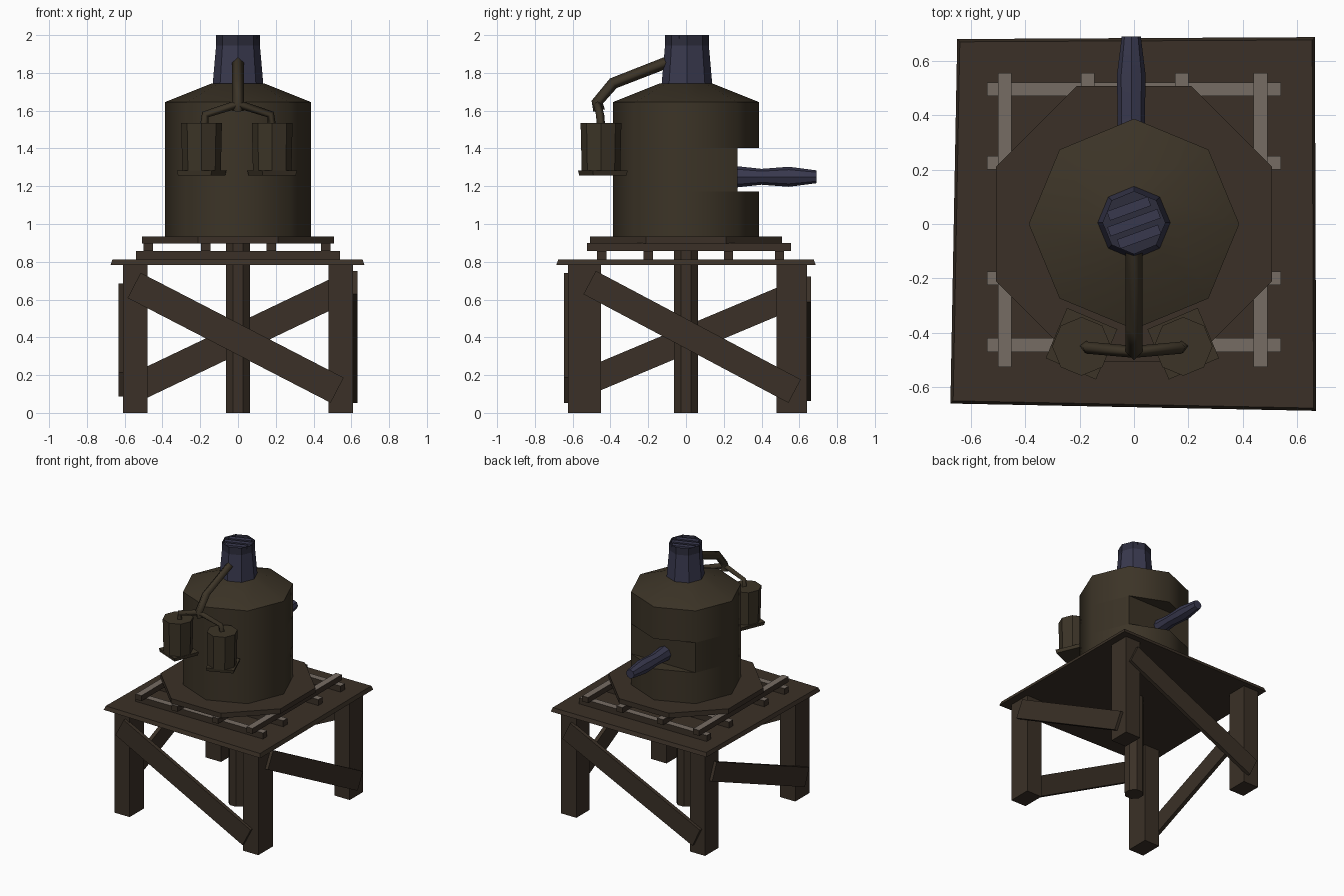
import bpy, bmesh, math
from mathutils import Vector, Matrix

if "Cube" in bpy.data.objects:
    bpy.data.objects.remove(bpy.data.objects["Cube"])

def mat(name, rgb):
    m = bpy.data.materials.new(name)
    m.diffuse_color = (*rgb, 1)
    m.use_nodes = True
    m.node_tree.nodes["Principled BSDF"].inputs["Base Color"].default_value = m.diffuse_color
    return m

WOOD = mat("dark_wood", (0.043, 0.030, 0.020))
TANK = mat("bronze_brown", (0.045, 0.034, 0.020))
BLUE = mat("blue_metal", (0.040, 0.040, 0.076))
DARK = mat("dark_blue_metal", (0.026, 0.026, 0.046))
PALE = mat("weathered_wood_top", (0.18, 0.15, 0.125))

def finish(name, bm, *mats, smooth=0):
    bmesh.ops.recalc_face_normals(bm, faces=bm.faces[:])
    me = bpy.data.meshes.new(name)
    bm.to_mesh(me)
    bm.free()
    ob = bpy.data.objects.new(name, me)
    bpy.context.collection.objects.link(ob)
    for m in mats:
        me.materials.append(m)
    if smooth:
        bpy.ops.object.select_all(action='DESELECT')
        ob.select_set(True)
        bpy.context.view_layer.objects.active = ob
        bpy.ops.object.shade_smooth_by_angle(angle=math.radians(smooth))
    return ob

def box(name, x0, x1, y0, y1, z0, z1, m):
    bm = bmesh.new()
    bmesh.ops.create_cube(bm, size=1)
    for v in bm.verts:
        v.co = ((x0 + x1) / 2 + v.co.x * (x1 - x0), (y0 + y1) / 2 + v.co.y * (y1 - y0),
                (z0 + z1) / 2 + v.co.z * (z1 - z0))
    return finish(name, bm, m)

def loft(bm, rings):
    """Skin a list of closed rings and cap both ends."""
    vs = [[bm.verts.new(p) for p in r] for r in rings]
    n = len(vs[0])
    for a, b in zip(vs, vs[1:]):
        for i in range(n):
            bm.faces.new((a[i], a[(i + 1) % n], b[(i + 1) % n], b[i]))
    bm.faces.new(vs[0])
    return bm.faces.new(vs[-1])

def ring(r, z, n=8, cx=0, cy=0, phase=0, skip=()):
    return [(cx + r * math.cos(math.radians(phase) + math.tau * i / n),
             cy + r * math.sin(math.radians(phase) + math.tau * i / n), z)
            for i in range(n) if i not in skip]

def lathe(name, prof, m, smooth=0, **kw):
    bm = bmesh.new()
    loft(bm, [ring(r, z, **kw) for r, z in prof])
    return finish(name, bm, m, smooth=smooth)

def plank(name, a, b, width, out, thick, m):
    """Flat board from a to b, facing along 'out'."""
    a, b, out = Vector(a), Vector(b), Vector(out)
    d = (b - a).normalized()
    M = Matrix((d, out.cross(d), out)).transposed()
    bm = bmesh.new()
    bmesh.ops.create_cube(bm, size=1)
    for v in bm.verts:
        v.co = (a + b) / 2 + M @ Vector((v.co.x * (b - a).length, v.co.y * width, v.co.z * thick))
    return finish(name, bm, m)

def pipe(name, pts, r, m):
    c = bpy.data.curves.new(name, 'CURVE')
    c.dimensions = '3D'
    c.bevel_depth, c.bevel_resolution, c.use_fill_caps = r, 0, True
    s = c.splines.new('POLY')
    s.points.add(len(pts) - 1)
    for p, q in zip(s.points, pts):
        p.co = (*q, 1)
    ob = bpy.data.objects.new(name, c)
    bpy.context.collection.objects.link(ob)
    c.materials.append(m)
    bpy.ops.object.select_all(action='DESELECT')
    ob.select_set(True)
    bpy.context.view_layer.objects.active = ob
    bpy.ops.object.convert(target='MESH')

# stand: four legs, centre post
for sx, side in ((-1, "left"), (1, "right")):
    x0, x1 = sorted((sx * 0.48, sx * 0.61))
    box(f"front_{side}_leg", x0, x1, -0.625, -0.45, 0, 0.785, WOOD)
    box(f"back_{side}_leg", x0, x1, 0.48, 0.64, 0, 0.785, WOOD)
lathe("centre_post", [(0.069, 0), (0.069, 0.93)], WOOD, phase=22.5)

# diagonal braces
plank("front_brace", (-0.55, -0.632, 0.675), (0.525, -0.632, 0.12), 0.15, (0, -1, 0), 0.03, WOOD)
plank("back_brace", (-0.55, 0.648, 0.13), (0.55, 0.648, 0.655), 0.15, (0, 1, 0), 0.03, WOOD)
plank("right_brace", (0.618, -0.51, 0.69), (0.618, 0.575, 0.115), 0.14, (1, 0, 0), 0.03, WOOD)
plank("left_brace", (-0.618, -0.56, 0.15), (-0.618, 0.56, 0.62), 0.14, (-1, 0, 0), 0.03, WOOD)

# slightly crooked platform
corners = [(-0.65, 0.68), (0.665, 0.687), (0.67, -0.687), (-0.675, -0.66)]
bm = bmesh.new()
loft(bm, [[(x * k, y * k, z) for x, y in corners] for k, z in ((1, 0.782), (0.985, 0.811))])
finish("platform", bm, WOOD)

# crossed joists with pale tops
joists = [box(f"lower_joist_{i}", -0.54, 0.54, y - 0.025, y + 0.025, 0.811, 0.857, WOOD)
          for i, y in enumerate((-0.445, -0.2, 0.225, 0.495))]
joists += [box(f"upper_joist_{i}", x - 0.025, x + 0.025, -0.525, 0.555, 0.857, 0.899, WOOD)
           for i, x in enumerate((-0.475, -0.17, 0.175, 0.465))]
for ob in joists:
    ob.data.materials.append(PALE)
    for p in ob.data.polygons:
        p.material_index = int(p.normal.z > 0.5)

# octagonal deck
lathe("tank_deck", [(0.55, 0.897), (0.55, 0.935)], WOOD, phase=22.5)

# tank in three bands, the middle one cut flat at the back
lathe("tank_lower_band", [(0.387, 0.93), (0.387, 1.172)], TANK, smooth=50)
lathe("tank_middle_band", [(0.387, 1.172), (0.387, 1.402)], TANK, smooth=50, skip=(2,))
lathe("tank_upper_band", [(0.387, 1.402), (0.387, 1.645), (0.138, 1.745)], TANK, smooth=50)

# chimney and its slotted cap
lathe("chimney", [(0.134, 1.74), (0.116, 1.945)], BLUE, cy=0.005)
bm = bmesh.new()
top = loft(bm, [ring(0.116, 1.945, cy=0.005), ring(0.116, 2.0, cy=0.005)])
bmesh.ops.inset_region(bm, faces=[top], thickness=0.012)
bmesh.ops.translate(bm, verts=top.verts[:], vec=(0, 0, -0.025))
finish("chimney_cap", bm, DARK)
a = math.radians(20)
for i, (o, h) in enumerate(((-0.055, 0.08), (0, 0.098), (0.055, 0.08))):
    c = Vector((-math.sin(a) * o, math.cos(a) * o + 0.005, 1.988))
    d = Vector((math.cos(a) * h, math.sin(a) * h, 0))
    plank(f"cap_slat_{i}", c - d, c + d, 0.036, (0, 0, 1), 0.014, BLUE)

# rear spout
bm = bmesh.new()
loft(bm, [[(-0.01 + r * math.cos(t * math.tau / 8), y, 1.25 + k * math.sin(t * math.tau / 8)) for t in range(8)]
          for y, r, k in ((0.26, 0.055, 0.057), (0.40, 0.05, 0.042), (0.545, 0.053, 0.053), (0.69, 0.035, 0.034))])
finish("rear_spout", bm, BLUE, smooth=30)

# feed pipe with two branches
pipe("feed_pipe", [(0, -0.09, 1.86), (0, -0.385, 1.745), (0, -0.47, 1.645), (0, -0.46, 1.6)], 0.031, TANK)
for s, side in ((-1, "left"), (1, "right")):
    x = s * 0.187
    pipe(f"{side}_branch_pipe", [(0, -0.47, 1.635), (x * 0.92, -0.455, 1.58), (x * 0.96, -0.45, 1.52)], 0.022, TANK)
    # hanging canister and base plate
    lathe(f"{side}_canister", [(0.102, 1.282), (0.108, 1.535)], TANK, cx=x - 0.006, cy=-0.45)
    lathe(f"{side}_canister_plate", [(0.135, 1.258), (0.142, 1.284)], TANK,
          n=4, cx=x - 0.006, cy=-0.44, phase=45 + s * 23)
